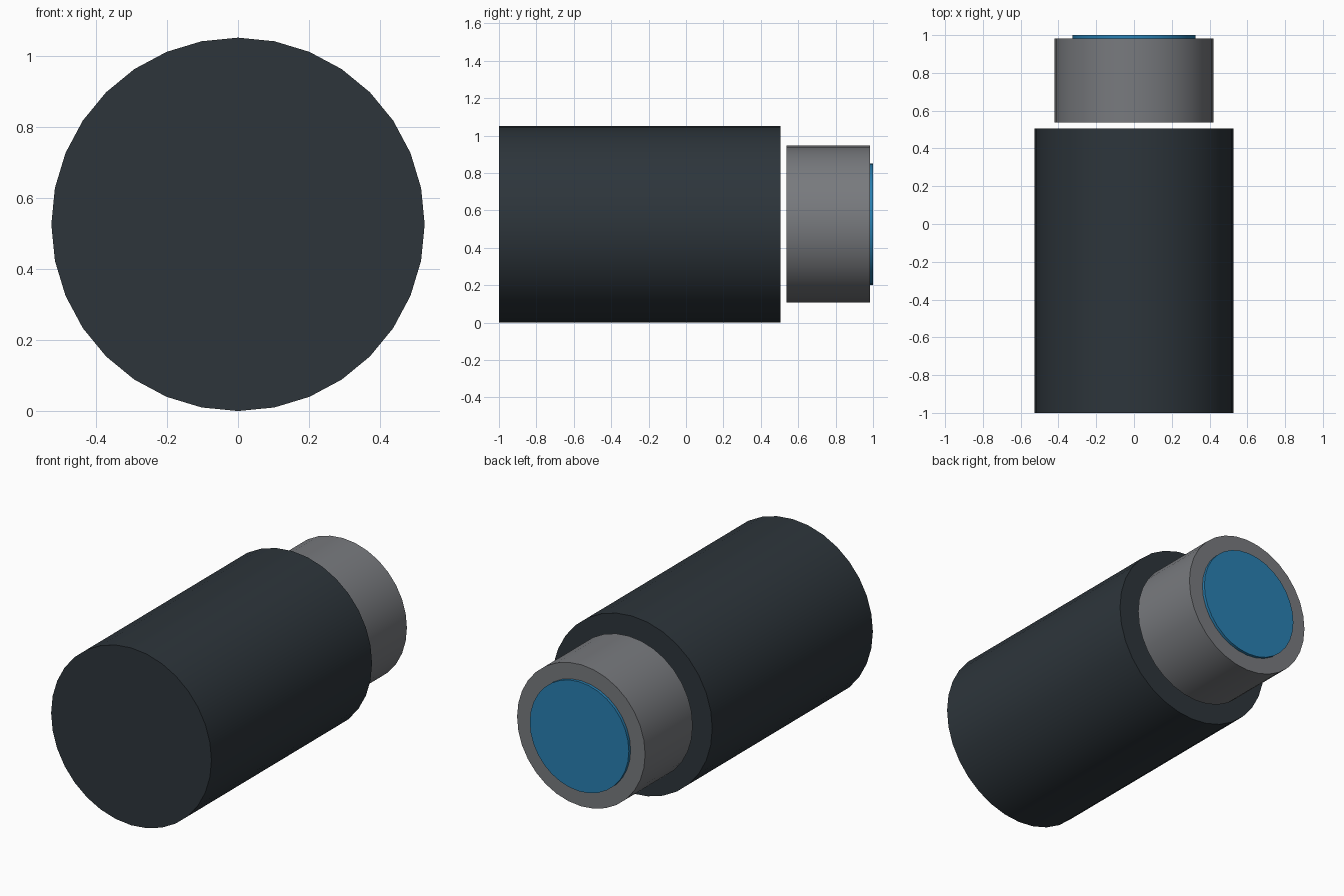
import bpy
import math

cube = bpy.data.objects.get("Cube")
if cube:
    bpy.data.objects.remove(cube, do_unlink=True)

CENTRE_Z = 0.526


def linear(v):
    v /= 255
    return v / 12.92 if v <= 0.04045 else ((v + 0.055) / 1.055) ** 2.4


def material(name, rgb):
    mat = bpy.data.materials.new(name)
    mat.use_nodes = True
    colour = (*[linear(c) for c in rgb], 1.0)
    mat.diffuse_color = colour
    mat.node_tree.nodes["Principled BSDF"].inputs["Base Color"].default_value = colour
    return mat


def barrel(name, radius, y0, y1, mat):
    """Closed 32-sided cylinder lying along y, with smooth walls and flat caps."""
    bpy.ops.mesh.primitive_cylinder_add(
        vertices=32, radius=radius, depth=y1 - y0,
        location=(0, (y0 + y1) / 2, CENTRE_Z), rotation=(math.pi / 2, 0, 0))
    obj = bpy.context.object
    obj.name = name
    obj.data.materials.append(mat)
    bpy.ops.object.transform_apply(location=False, rotation=True, scale=True)
    bpy.ops.object.shade_smooth_by_angle(angle=math.radians(30))
    return obj


charcoal = material("charcoal", (45, 53, 59))
grey = material("metal grey", (120, 122, 126))
blue = material("lens blue", (41, 128, 178))

# Main housing, then the collar floating just behind it, then the end disc
barrel("main_body", 0.526, -1.0, 0.505, charcoal)
barrel("rear_collar", 0.42, 0.537, 0.983, grey)
barrel("end_disc", 0.325, 0.95, 1.0, blue)
